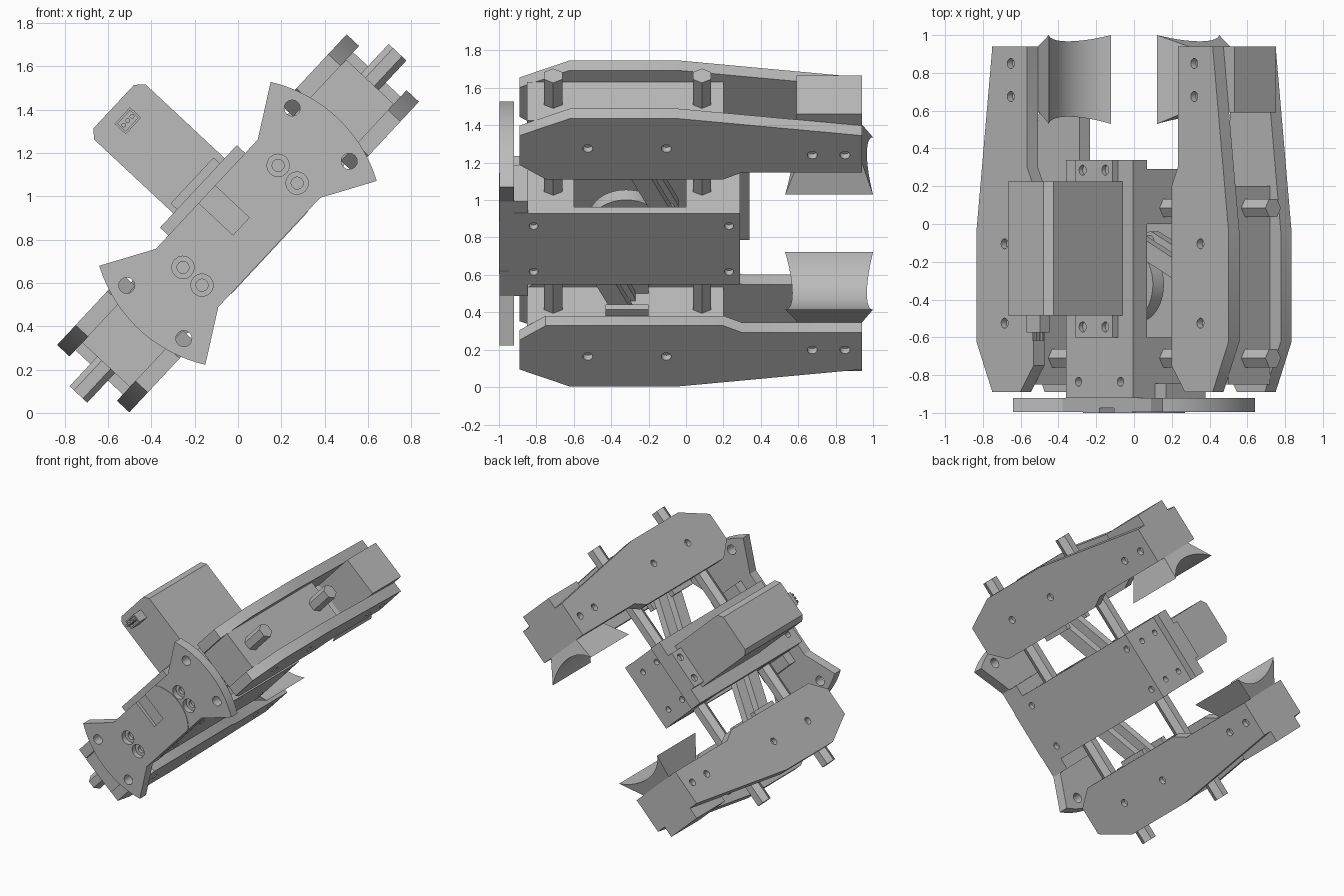
import bpy, bmesh, math
from mathutils import Matrix, Vector

if "Cube" in bpy.data.objects:
    bpy.data.objects.remove(bpy.data.objects["Cube"])

# Local frame: u = opening axis, y = depth, v = thickness; tilted 47 degrees about y
TILT = Matrix.Translation((0, 0, 0.875)) @ Matrix.Rotation(-math.radians(47), 4, 'Y')
grey = bpy.data.materials.new("machined_grey")
grey.diffuse_color = (0.5, 0.5, 0.5, 1)
grey.use_nodes = True
grey.node_tree.nodes["Principled BSDF"].inputs["Base Color"].default_value = grey.diffuse_color


def add(name, bm):
    bmesh.ops.recalc_face_normals(bm, faces=bm.faces)
    me = bpy.data.meshes.new(name)
    bm.to_mesh(me)
    bm.free()
    me.materials.append(grey)
    ob = bpy.data.objects.new(name, me)
    ob.matrix_world = TILT
    bpy.context.collection.objects.link(ob)
    return ob


def loft(name, a, b):
    """Solid between two matching loops of points."""
    bm = bmesh.new()
    A = [bm.verts.new(p) for p in a]
    B = [bm.verts.new(p) for p in b]
    bm.faces.new(A)
    bm.faces.new(B[::-1])
    n = len(A)
    for i in range(n):
        bm.faces.new((A[i], B[i], B[(i + 1) % n], A[(i + 1) % n]))
    return add(name, bm)


def prism(name, pts, axis, lo, hi):
    """Extrude a 2D profile along 'u', 'y' or 'v'."""
    put = {'u': lambda p, t: (t, p[0], p[1]),
           'y': lambda p, t: (p[0], t, p[1]),
           'v': lambda p, t: (p[0], p[1], t)}[axis]
    return loft(name, [put(p, lo) for p in pts], [put(p, hi) for p in pts])


def rect(a0, a1, b0, b1):
    return [(a0, b0), (a1, b0), (a1, b1), (a0, b1)]


def box(name, u0, u1, y0, y1, v0, v1):
    return prism(name, rect(u0, u1, y0, y1), 'v', v0, v1)


def ngon(c, r, n=24, start=0.0):
    return [(c[0] + r * math.cos(start + 2 * math.pi * i / n),
             c[1] + r * math.sin(start + 2 * math.pi * i / n)) for i in range(n)]


def cut(ob, cutters):
    """Subtract the cutters, bake the result and delete the cutters."""
    for c in cutters:
        m = ob.modifiers.new("cut", 'BOOLEAN')
        m.object, m.operation, m.solver = c, 'DIFFERENCE', 'EXACT'
    bpy.context.view_layer.update()
    dg = bpy.context.evaluated_depsgraph_get()
    me = bpy.data.meshes.new_from_object(ob.evaluated_get(dg))
    ob.modifiers.clear()
    ob.data = me
    for c in cutters:
        bpy.data.objects.remove(c)


def hole(c, r, axis, lo, hi):
    return prism("hole_cutter", ngon(c, r, 16), axis, lo, hi)


# Bow-tie mounting flange with through holes and counterbores
outline = []
for s in (0, math.pi):
    prof = [(0.345, -0.197)]
    prof += [(0.67 * math.cos(math.radians(a)), 0.67 * math.sin(math.radians(a))) for a in range(-30, 31, 4)]
    prof += [(0.345, 0.197)]
    k = -1 if s else 1
    outline += [(k * p, k * q) for p, q in prof]
flange = prism("mounting_flange", outline, 'y', -0.996, -0.92)
cs = []
for s in (-1, 1):
    for v in (-0.18, 0.18):
        cs.append(hole((s * 0.56, v), 0.037, 'y', -1.1, -0.85))
    for v in (-0.073, 0.047):
        cs.append(hole((s * 0.322, v), 0.052, 'y', -1.1, -0.955))
        cs.append(hole((s * 0.322, v), 0.028, 'y', -1.1, -0.93))
cs.append(box("slot_cutter", -0.055, 0.055, -1.1, -0.97, -0.02, 0.3))
cut(flange, cs)

# Centre disc, trimmed by the waist of the flange, with key slot
disc = prism("centre_disc", [(p, max(-0.197, min(0.197, q))) for p, q in ngon((0, 0), 0.27, 64)], 'y', -1.0, -0.95)
cut(disc, [box("slot_cutter", -0.055, 0.055, -1.1, -0.975, -0.02, 0.3)])
box("flange_foot", -0.345, 0.345, -0.92, -0.845, -0.197, 0.09)

# Housing: bottom and top plates with end blocks, open at the sides
bottom = box("housing_bottom", -0.26, 0.26, -0.92, 0.29, -0.2, -0.15)
cut(bottom, [hole((u, y), 0.024, 'v', -0.3, -0.165) for u in (-0.167, 0.167) for y in (-0.815, 0.23)])
top = box("housing_top", -0.26, 0.26, -0.92, 0.34, 0.15, 0.25)
cut(top, [hole((u, -0.835), 0.024, 'v', 0.2, 0.3) for u in (-0.163, 0.163)])
front = box("housing_front_block", -0.258, 0.258, -0.92, -0.6, -0.15, 0.15)
rear = box("housing_rear_block", -0.258, 0.258, 0.0, 0.29, -0.15, 0.15)
cut(rear, [hole((u, v), 0.022, 'y', 0.25, 0.4) for u in (-0.16, 0.16) for v in (-0.08, 0.08)])

# Motor with chamfered top, mounting ears and plug
prism("motor", [(-0.17, 0.25), (0.178, 0.25), (0.178, 0.75), (0.14, 0.787), (-0.135, 0.787), (-0.17, 0.75)],
      'y', -0.485, 0.225)
ears = box("motor_ears", -0.145, 0.145, -0.6, 0.34, 0.25, 0.29)
cut(ears, [hole((u, y), 0.027, 'v', 0.265, 0.4) for u in (-0.088, 0.088) for y in (-0.545, 0.285)])
plug = box("motor_plug", -0.052, 0.052, -0.575, -0.485, 0.66, 0.73)
cut(plug, [box("plug_cutter", -0.042, 0.042, -0.7, -0.545, 0.67, 0.72)])
for i in (-1, 0, 1):
    prism("plug_pin", ngon((i * 0.028, 0.695), 0.011, 10), 'y', -0.62, -0.54)

# Drive gear and crank inside the housing
prism("drive_gear", ngon((0, -0.32), 0.2, 48), 'v', -0.03, 0.05)
prism("gear_shaft", ngon((0, -0.32), 0.06, 24), 'v', -0.15, 0.15)
prism("gear_hub", ngon((0, -0.32), 0.12, 32), 'v', -0.06, 0.1)

# Hexagonal guide rods through both fingers
for y in (-0.71, 0.085):
    prism("guide_rod", ngon((y, 0), 0.056, 6, math.pi / 6), 'u', -1.08, 1.08)

PLATE = [(0.64, -0.89), (0.855, -0.89), (0.98, -0.62), (0.98, -0.05), (0.855, 0.94),
         (0.585, 0.94), (0.585, 0.3), (0.535, 0.2), (0.535, -0.75)]
SCREWS = [(0.76, -0.525), (0.76, -0.105), (0.712, 0.675), (0.712, 0.85)]


def sbox(name, s, u0, u1, *rest):
    return box(name, min(s * u0, s * u1), max(s * u0, s * u1), *rest)


for s, side in ((1, "upper"), (-1, "lower")):
    # Finger side plates
    for t in (-1, 1):
        plate = prism(side + "_finger_plate", [(s * u, y) for u, y in PLATE], 'v',
                      min(t * 0.15, t * 0.228), max(t * 0.15, t * 0.228))
        cut(plate, [hole((s * u, y), 0.027, 'v', min(t * 0.19, t * 0.3), max(t * 0.19, t * 0.3))
                    for u, y in SCREWS])
    # Finger core, jaw holder and pivot bracket
    sbox(side + "_finger_core", s, 0.605, 0.893, -0.85, 0.2, -0.15, 0.15)
    sbox(side + "_jaw_holder", s, 0.58, 0.94, 0.59, 0.94, -0.15, 0.15)
    for t in (-1, 1):
        sbox(side + "_pivot_lug", s, 0.5, 0.61, -0.43, -0.2, t * 0.12 - 0.02, t * 0.12 + 0.02)
    # Flared jaw with a hollow gripping face
    inner = [(s * 0.42, y, v) for y, v in rect(0.53, 1.0, -0.225, 0.225)]
    outer = [(s * 0.585, y, v) for y, v in rect(0.6, 0.94, -0.15, 0.15)]
    jaw = loft(side + "_jaw", inner, outer)
    cut(jaw, [prism("grip_cutter", ngon((s * 0.184, 0), 0.326, 96), 'y', 0.4, 1.1)])
    # Pair of links from crank to finger
    a, b = Vector((s * 0.08, -0.32 + s * 0.23)), Vector((s * 0.6, -0.32))
    ang = math.atan2((b - a).y, (b - a).x)
    pts = []
    for c, st in ((b, ang - math.pi / 2), (a, ang + math.pi / 2)):
        pts += [(c.x + 0.05 * math.cos(st + math.pi * i / 10),
                 c.y + 0.05 * math.sin(st + math.pi * i / 10)) for i in range(11)]
    for v in (-0.07, 0.07):
        link = prism(side + "_link", pts, 'v', v - 0.028, v + 0.028)
        cut(link, [hole(b, 0.024, 'v', v - 0.1, v + 0.1)])
    prism(side + "_link_pin", ngon(a, 0.03, 16), 'v', -0.1, 0.1)

# Smooth round parts, keep edges sharp
for ob in bpy.data.objects:
    ob.select_set(True)
    bpy.context.view_layer.objects.active = ob
bpy.ops.object.shade_smooth_by_angle(angle=math.radians(28))
